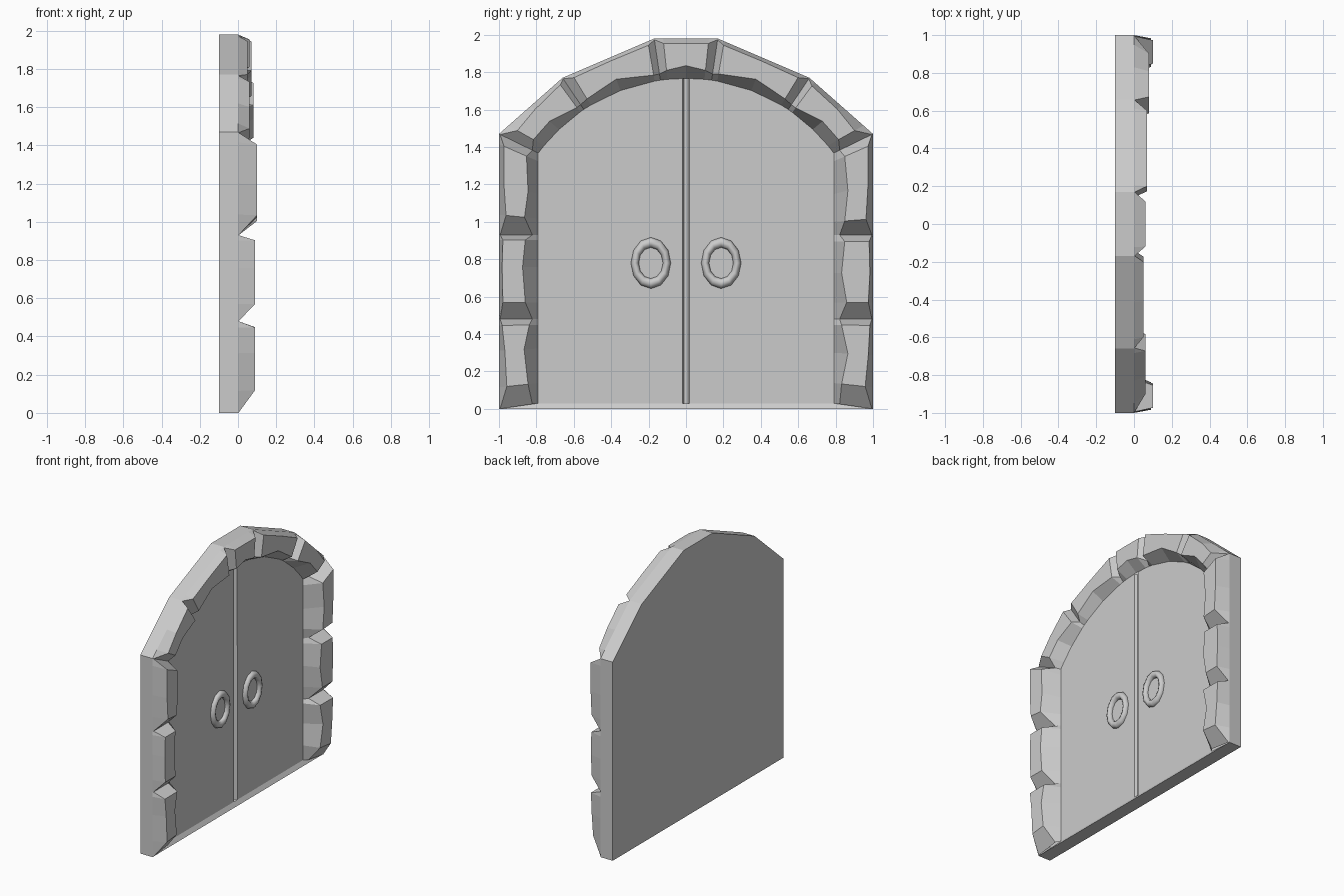
import bpy, bmesh, math
from mathutils import Vector

if "Cube" in bpy.data.objects:
    bpy.data.objects.remove(bpy.data.objects["Cube"])

DOOR_X = -0.02
ARC_R, ARC_Z, HALF = 0.981, 0.786, 0.79
ARC_A = math.asin(HALF / ARC_R)


def make(name, bm):
    bmesh.ops.remove_doubles(bm, verts=bm.verts, dist=1e-5)
    bmesh.ops.recalc_face_normals(bm, faces=bm.faces)
    me = bpy.data.meshes.new(name)
    bm.to_mesh(me)
    bm.free()
    ob = bpy.data.objects.new(name, me)
    bpy.context.collection.objects.link(ob)
    return ob


def face(bm, pts):
    return bm.faces.new([bm.verts.new(p) for p in pts])


def arc(a, grow=0.0):
    r = ARC_R + grow
    return r * math.sin(a), ARC_Z + r * math.cos(a)


# Joints between stones: outer corner of each joint, bottom left over the arch to bottom right
half = [(-1, 0), (-1, .48), (-1, .93), (-1, 1.47), (-.66, 1.77), (-.17, 1.98)]
outer = half + [(-y, z) for y, z in reversed(half)]
arch_angles = [-ARC_A, math.atan2(-.55, .82), -.14, .14, math.atan2(.55, .82), ARC_A]
inner_z = [.03, .48, .93]

# Stones: start, middle, end along the joint span; outer/inner edge across at each; height
stones = [
    (.24, .65, .93, .20, .74, .15, .64, .08, .77, .09),
    (.20, .62, .94, .10, .67, .08, .60, .10, .67, .09),
    (.20, .50, .90, .18, .65, .13, .74, .13, .70, .10),
    (.15, .50, .93, .25, .70, .15, .66, .10, .85, .06),
    (.10, .50, .93, .12, .80, .10, .65, .10, .85, .05),
    (.14, .50, .86, .12, .78, .12, .68, .12, .78, .06),
    (.07, .50, .90, .10, .82, .10, .65, .12, .80, .07),
    (.08, .50, .85, .12, .85, .14, .66, .25, .70, .08),
    (.10, .50, .84, .13, .72, .13, .64, .18, .72, .10),
    (.08, .45, .80, .10, .72, .08, .80, .12, .67, .09),
    (.07, .40, .76, .08, .80, .12, .64, .20, .80, .09),
]


def inner_point(i, t):
    """Point on the door opening for stone i at fraction t."""
    if 3 <= i <= 7:
        a0, a1 = arch_angles[i - 3], arch_angles[i - 2]
        return arc(a0 + (a1 - a0) * t)
    zs = inner_z + [arc(ARC_A)[1]]
    if i < 3:
        return -HALF, zs[i] + (zs[i + 1] - zs[i]) * t
    k = 10 - i
    return HALF, zs[k + 1] + (zs[k] - zs[k + 1]) * t


def section(i, t, uo, ui, h):
    o = Vector(outer[i]).lerp(Vector(outer[i + 1]), t)
    n = Vector(inner_point(i, t))
    a, b = o.lerp(n, uo), o.lerp(n, ui)
    return [(0, *o), (h, *a), (h, *b), (DOOR_X, *n)]


# Stone surround with chiselled notches, plus slab sides, back and sloping sill
bm = bmesh.new()
rows = []
for i, (t0, tm, t1, o0, i0, om, im, o1, i1, h) in enumerate(stones):
    rows += [section(i, 0, .03, .85, 0.003), section(i, t0, o0, i0, h),
             section(i, tm, om, im, h), section(i, t1, o1, i1, h)]
rows.append(section(10, 1, .03, .85, 0.003))
for r, s in zip(rows, rows[1:]):
    for k in range(3):
        face(bm, [r[k], r[k + 1], s[k + 1], s[k]])
    (_, y0, z0), (_, y1, z1) = r[0], s[0]
    face(bm, [(0, y0, z0), (0, y1, z1), (-.1, y1, z1), (-.1, y0, z0)])
face(bm, [(-.1, r[0][1], r[0][2]) for r in rows])
face(bm, [(0, -1, 0), (0, 1, 0), (-.1, 1, 0), (-.1, -1, 0)])
face(bm, [(0, -1, 0), (0, 1, 0), (DOOR_X, HALF, .03), (DOOR_X, -HALF, .03)])
make("stone_surround", bm)

# Door leaves and pull rings
for side, name in ((-1, "left"), (1, "right")):
    bm = bmesh.new()
    pts = [(.02, .03), (HALF, .03)]
    pts += [arc(ARC_A + (.02 - ARC_A) * k / 14, .003) for k in range(15)]
    f = face(bm, [(DOOR_X, side * y, z) for y, z in pts])
    f.normal_update()
    ob = make(name + "_door_leaf", bm)
    if ob.data.polygons[0].normal.x < 0:
        ob.data.flip_normals()

    bpy.ops.mesh.primitive_torus_add(major_segments=12, minor_segments=8,
                                     major_radius=.11, minor_radius=.027,
                                     location=(DOOR_X, side * .188, .78),
                                     rotation=(0, math.pi / 2, 0))
    ring = bpy.context.object
    ring.name = name + "_pull_ring"
    ring.scale = (1, .78, 1)
    bpy.ops.object.shade_smooth()

# Groove between the leaves
bm = bmesh.new()
prof = [(DOOR_X, -.02), (-.04, -.01), (-.04, .01), (DOOR_X, .02)]
for (x0, y0), (x1, y1) in zip(prof, prof[1:]):
    face(bm, [(x0, y0, .03), (x1, y1, .03), (x1, y1, 1.767), (x0, y0, 1.767)])
groove = make("door_seam", bm)
if groove.data.polygons[1].normal.x < 0:
    groove.data.flip_normals()
